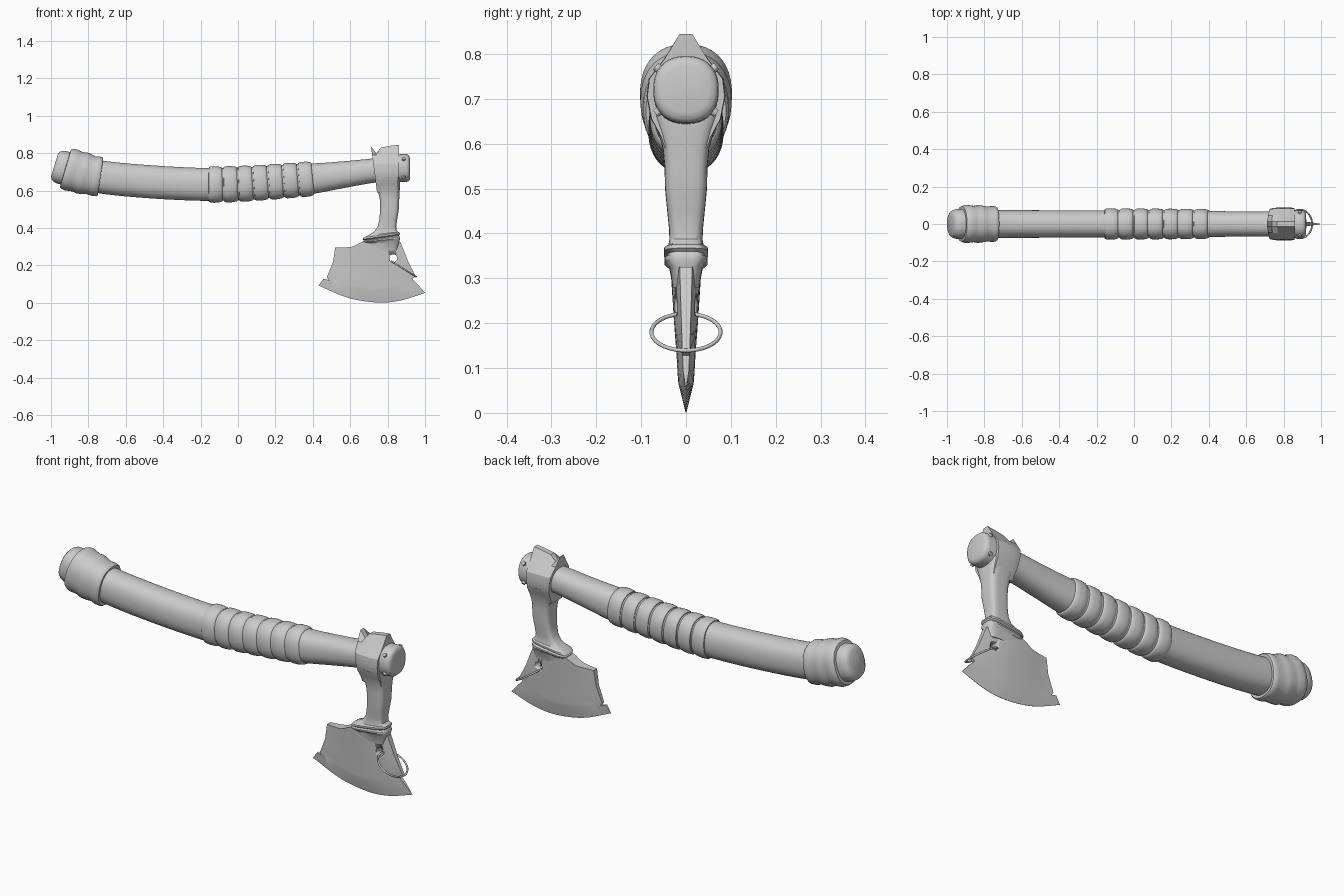
import bpy, bmesh, math
from mathutils import Vector, Matrix

if "Cube" in bpy.data.objects:
    bpy.data.objects.remove(bpy.data.objects["Cube"])

steel = bpy.data.materials.new("plain_grey")
steel.diffuse_color = (0.6, 0.6, 0.6, 1)
steel.use_nodes = True
steel.node_tree.nodes["Principled BSDF"].inputs["Base Color"].default_value = steel.diffuse_color


def finish(name, bm, angle=35):
    bmesh.ops.recalc_face_normals(bm, faces=bm.faces)
    me = bpy.data.meshes.new(name)
    bm.to_mesh(me)
    bm.free()
    ob = bpy.data.objects.new(name, me)
    bpy.context.collection.objects.link(ob)
    me.materials.append(steel)
    bpy.ops.object.select_all(action='DESELECT')
    ob.select_set(True)
    bpy.context.view_layer.objects.active = ob
    bpy.ops.object.shade_smooth_by_angle(angle=math.radians(angle))
    return ob


def loft(name, rings, strip_caps=False, angle=35):
    """Skin a list of equal closed rings and cap both ends."""
    bm = bmesh.new()
    vs = [[bm.verts.new(p) for p in r] for r in rings]
    n = len(vs[0])
    for a, b in zip(vs, vs[1:]):
        for i in range(n):
            j = (i + 1) % n
            bm.faces.new((a[i], a[j], b[j], b[i]))
    for r in (vs[0], vs[-1]):
        if strip_caps:
            for i in range(n // 2 - 1):
                bm.faces.new((r[i], r[i + 1], r[n - 2 - i], r[n - 1 - i]))
        else:
            bm.faces.new(r)
    return finish(name, bm, angle)


def superellipse(n, e):
    out = []
    for i in range(n):
        t = 2 * math.pi * (i + 0.5) / n
        c, s = math.cos(t), math.sin(t)
        out.append((math.copysign(abs(c) ** (2 / e), c), math.copysign(abs(s) ** (2 / e), s)))
    return out


def curve(pts, x):
    """Smooth interpolation through (x, value) points."""
    def slope(i):
        a, b = pts[max(i - 1, 0)], pts[min(i + 1, len(pts) - 1)]
        return (b[1] - a[1]) / (b[0] - a[0])
    k = 0
    while k < len(pts) - 2 and x > pts[k + 1][0]:
        k += 1
    (x0, y0), (x1, y1) = pts[k], pts[k + 1]
    h = x1 - x0
    t = (x - x0) / h
    return ((2 * t**3 - 3 * t**2 + 1) * y0 + (t**3 - 2 * t**2 + t) * h * slope(k)
            + (3 * t**2 - 2 * t**3) * y1 + (t**3 - t**2) * h * slope(k + 1))


CENTRE = [(-1.0, .742), (-.9, .712), (-.75, .675), (-.5, .649), (-.2, .633), (0, .635),
          (.2, .648), (.4, .664), (.55, .683), (.72, .706), (.86, .719), (.93, .721)]
RZ = [(-.95, .085), (-.75, .088), (-.2, .088), (.3, .085), (.4, .081), (.55, .072), (.72, .065), (.88, .068)]
RY = [(-.95, .075), (-.2, .073), (.3, .073), (.55, .067), (.88, .066)]
ROUND = superellipse(40, 2.3)


def station(x, ry, rz):
    """Section of the haft, square to its bent centre line."""
    z = curve(CENTRE, x)
    s = (curve(CENTRE, x + .01) - curve(CENTRE, x - .01)) / .02
    nrm = Vector((-s, 0, 1)).normalized()
    return [Vector((x, c * ry, z)) + nrm * (d * rz) for c, d in ROUND]


# haft
xs = [-.93 + 1.81 * i / 50 for i in range(51)]
loft("haft", [station(x, curve(RY, x), curve(RZ, x)) for x in xs])

# rounded end knob and front end cap
loft("end_knob", [station(*s) for s in [(-.92, .080, .090), (-.945, .080, .090), (-.962, .076, .086),
                                        (-.974, .068, .077), (-.981, .055, .063)]], angle=60)
loft("front_cap", [station(*s) for s in [(.85, .073, .075), (.895, .073, .075), (.908, .071, .073),
                                         (.916, .064, .066), (.92, .05, .052)]], angle=50)

# pommel sleeve with soft ribs
sleeve = [(-.738, .078), (-.735, .100), (-.742, .106), (-.762, .108), (-.785, .104), (-.81, .110),
          (-.835, .114), (-.855, .109), (-.872, .111), (-.895, .115), (-.912, .111), (-.922, .105), (-.924, .085)]
loft("pommel_sleeve", [station(x, r * .89, r) for x, r in sleeve], angle=50)

# seven wrapped grip bands
for k in range(7):
    x0 = -.158 + .0805 * k
    big = .098 - .0006 * k
    prof = [(0, -.016), (.002, -.006), (.012, -.001), (.03, 0), (.05, -.001), (.066, -.004), (.074, -.009), (.076, -.018)]
    loft("grip_band_%d" % (k + 1), [station(x0 + a, big * .86 + d, big + d) for a, d in prof], angle=50)

# socket round the haft, with a notched top ridge and a pointed rear ear
rings = []
for x, top, g, skew in [(.71, .835, .92, .13), (.735, .800, .97, .08), (.765, .830, 1, .03),
                        (.82, .840, 1, .0), (.862, .845, .98, -.03)]:
    half = [(.014, top), (.048, min(.79, top - .01)), (.083, .745), (.088, .705), (.078, .655), (.056, .615), (.048, .59)]
    pts = half + [(-y, z) for y, z in reversed(half)]
    rings.append([(x + (.845 - z) * skew, y * g, z) for y, z in pts])
loft("head_socket", rings, angle=25)

# four pins around the front cap
bm = bmesh.new()
for a in (38, 142, 218, 322):
    d = Vector((0, math.cos(math.radians(a)), math.sin(math.radians(a))))
    m = Matrix.Translation(Vector((.886, 0, .72)) + d * .077) @ d.to_track_quat('Z', 'Y').to_matrix().to_4x4()
    bmesh.ops.create_cone(bm, cap_ends=True, segments=14, radius1=.011, radius2=.009, depth=.018, matrix=m)
finish("cap_pins", bm)

# neck and double collar: z, x left, x right, half width, tilt
neck = [(.67, .735, .867, .082, 0), (.63, .738, .867, .064, 0), (.59, .750, .864, .052, 0),
        (.55, .758, .862, .048, 0), (.50, .760, .860, .047, 0), (.45, .756, .852, .042, 0),
        (.41, .748, .846, .038, 0), (.385, .730, .848, .037, .05), (.370, .700, .858, .040, .1),
        (.362, .672, .864, .049, .14), (.353, .664, .866, .049, .14), (.347, .676, .860, .040, .14),
        (.341, .668, .864, .048, .12), (.334, .668, .866, .048, .1), (.322, .680, .864, .037, .05),
        (.28, .70, .85, .030, 0)]
block = superellipse(28, 4)
loft("neck_and_collar", [[((a + b) / 2 + c * (b - a) / 2, s * y, z + t * c * (b - a) / 2) for c, s in block]
                         for z, a, b, y, t in neck], angle=30)

# blade: rows from the shoulder down to the cutting edge
rows = [([(.52, .295), (.61, .30), (.675, .328), (.868, .325)], .035),
        ([(.507, .215), (.70, .205), (.91, .22)], .027),
        ([(.475, .135), (.72, .125), (.95, .142)], .021),
        ([(.487, .119), (.72, .082), (.932, .128)], .0185),
        ([(.457, .128), (.72, .066), (.962, .097)], .017),
        ([(.43, .092), (.59, .026), (.75, .001), (.87, .012), (1.0, .053)], .0008)]
N = 24
rings = []
for pts, th in rows:
    a, b = pts[0][0], pts[-1][0]
    front, back = [], []
    for i in range(N + 1):
        u = i / N
        x = a + (b - a) * u
        y = th * (.4 + .6 * math.sin(math.pi * min(1, u ** 1.25)))
        z = curve(pts, x)
        front.append((x, -y, z))
        back.append((x, y, z))
    rings.append(front + back[::-1])
blade = loft("blade", rings, strip_caps=True, angle=25)

# hole for the ring
bm = bmesh.new()
bmesh.ops.create_cone(bm, cap_ends=True, segments=28, radius1=.021, radius2=.021, depth=.3,
                      matrix=Matrix.Translation((.83, 0, .238)) @ Matrix.Rotation(math.pi / 2, 4, 'X'))
cutter = finish("hole_cutter", bm)
cutter.hide_render = True
mod = blade.modifiers.new("ring_hole", 'BOOLEAN')
mod.operation = 'DIFFERENCE'
mod.solver = 'EXACT'
mod.object = cutter
bpy.ops.object.select_all(action='DESELECT')
bpy.context.view_layer.objects.active = blade
bpy.ops.object.modifier_apply(modifier=mod.name)
bpy.data.objects.remove(cutter)

# hanging ring, tilted through the hole
bpy.ops.mesh.primitive_torus_add(major_radius=.077, minor_radius=.0045, major_segments=48, minor_segments=10,
                                 location=(.887, 0, .180), rotation=(0, math.atan2(.085, .135), 0))
ring = bpy.context.object
ring.name = "hanging_ring"
ring.data.materials.append(steel)
bpy.ops.object.shade_smooth_by_angle(angle=math.radians(60))
